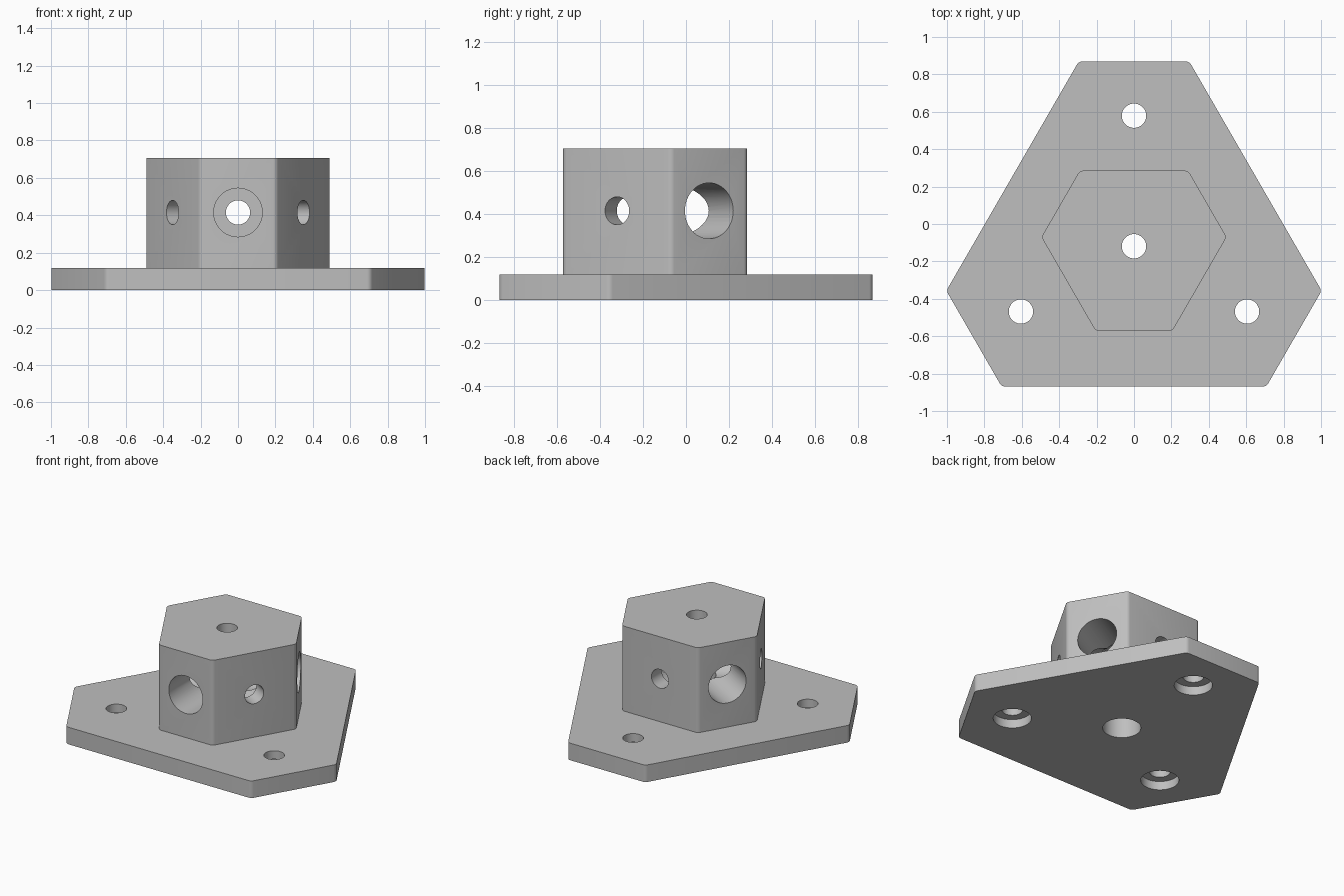
import bpy, bmesh, math
from mathutils import Vector

if "Cube" in bpy.data.objects:
    bpy.data.objects.remove(bpy.data.objects["Cube"])

CENTRE = Vector((0, -0.119, 0))      # axis of the three-fold symmetry
PLATE_TOP, BOSS_TOP, BORE_Z = 0.118, 0.706, 0.415
WALL = 0.11                          # wall left at the end of each large bore
SMALL, LARGE, SINK = 0.065, 0.13, 0.12

grey = bpy.data.materials.new("light grey")
grey.diffuse_color = (0.52, 0.52, 0.52, 1)
grey.use_nodes = True
grey.node_tree.nodes["Principled BSDF"].inputs["Base Color"].default_value = grey.diffuse_color


def add_object(name, bm):
    bmesh.ops.recalc_face_normals(bm, faces=bm.faces[:])
    mesh = bpy.data.meshes.new(name)
    bm.to_mesh(mesh)
    bm.free()
    mesh.materials.append(grey)
    ob = bpy.data.objects.new(name, mesh)
    bpy.context.collection.objects.link(ob)
    return ob


def hex_prism(name, d_back, d_front, z0, z1, radius=0.03):
    """Prism with side distances alternating, and rounded upright edges."""
    bm = bmesh.new()
    ring = []
    for i in range(6):
        a0 = math.radians(30 + 60 * i)
        d0, d1 = (d_front, d_back) if i % 2 == 0 else (d_back, d_front)
        # corner between the sides facing a0 and a0 + 60 degrees
        t = (d1 - d0 * 0.5) / math.sin(math.radians(60))
        x = d0 * math.cos(a0) - t * math.sin(a0)
        y = d0 * math.sin(a0) + t * math.cos(a0)
        ring.append(bm.verts.new((x, y + CENTRE.y, z0)))
    face = bm.faces.new(ring)
    top = bmesh.ops.extrude_face_region(bm, geom=[face])["geom"]
    verts = [v for v in top if isinstance(v, bmesh.types.BMVert)]
    bmesh.ops.translate(bm, verts=verts, vec=(0, 0, z1 - z0))
    upright = [e for e in bm.edges
               if abs(e.verts[0].co.z - e.verts[1].co.z) > 0.01]
    # offset chosen so that the 60 degree turn gets the wanted radius
    bmesh.ops.bevel(bm, geom=upright, offset=radius * math.tan(math.radians(30)),
                    segments=4, profile=0.5, affect='EDGES')
    return add_object(name, bm)


def rod(p0, p1, radius):
    """Cylinder cutter between two points."""
    p0, p1 = Vector(p0), Vector(p1)
    bm = bmesh.new()
    bmesh.ops.create_cone(bm, cap_ends=True, segments=48, radius1=radius,
                          radius2=radius, depth=(p1 - p0).length)
    quat = Vector((0, 0, 1)).rotation_difference(p1 - p0)
    bmesh.ops.rotate(bm, verts=bm.verts[:], matrix=quat.to_matrix())
    bmesh.ops.translate(bm, verts=bm.verts[:], vec=(p0 + p1) / 2)
    ob = add_object("cutter", bm)
    ob.hide_render = True
    return ob


def combine(target, tool, operation):
    mod = target.modifiers.new("join", 'BOOLEAN')
    mod.operation, mod.solver, mod.object = operation, 'EXACT', tool
    bpy.context.view_layer.objects.active = target
    bpy.ops.object.modifier_apply(modifier=mod.name)
    bpy.data.objects.remove(tool, do_unlink=True)


# Base plate with hexagonal block on top
mount = hex_prism("mounting_block", 0.988, 0.75, 0, PLATE_TOP)
block = hex_prism("block", 0.404, 0.453, 0.05, BOSS_TOP)
combine(mount, block, 'UNION')

cutters = []
# Upright bore from below, with a small hole through the top wall
cutters.append((CENTRE + Vector((0, 0, -0.1)),
                CENTRE + Vector((0, 0, BOSS_TOP - WALL)), SINK))
cutters.append((CENTRE + Vector((0, 0, 0.3)),
                CENTRE + Vector((0, 0, 0.9)), SMALL))

for deg in (270, 30, 150):
    a = math.radians(deg)
    d = Vector((math.cos(a), math.sin(a), 0))
    mid = CENTRE + Vector((0, 0, BORE_Z))
    # Large side bore past the middle, then a small hole out of the far side
    cutters.append((mid + d * 0.6, mid - d * (0.404 - WALL), LARGE))
    cutters.append((mid, mid - d * 0.55, SMALL))
    # Plate screw hole, countersunk from below
    s = CENTRE - d * 0.698
    cutters.append((s + Vector((0, 0, -0.1)), s + Vector((0, 0, 0.2)), SMALL))
    cutters.append((s + Vector((0, 0, -0.1)), s + Vector((0, 0, 0.06)), SINK))

for p0, p1, r in cutters:
    combine(mount, rod(p0, p1, r), 'DIFFERENCE')

# Smooth bores and rounded edges, sharp elsewhere
for o in bpy.context.selected_objects:
    o.select_set(False)
mount.select_set(True)
bpy.context.view_layer.objects.active = mount
bpy.ops.object.shade_smooth_by_angle(angle=math.radians(25))
